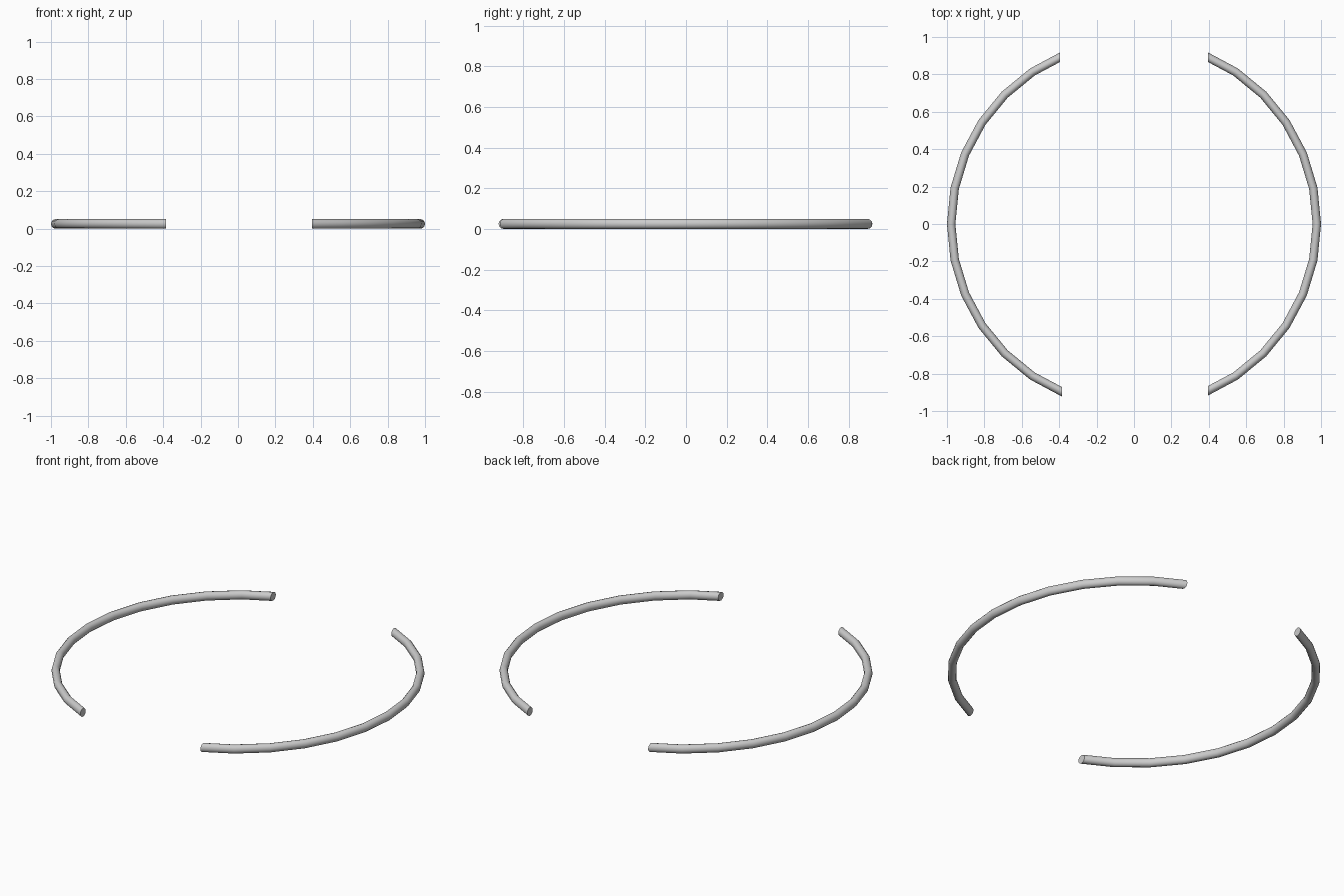
import bpy, bmesh, math
from mathutils import Vector

if "Cube" in bpy.data.objects:
    bpy.data.objects.remove(bpy.data.objects["Cube"])

SEG, SIDES = 32, 12
HALF_W, HALF_H = 0.0225, 0.025
R = 1.0 - HALF_W


def arc_rail(name, mid_angle, cut_point, cut_normal):
    """Sweep an oval section round half a ring, then trim the ends flat."""
    bm = bmesh.new()
    rings = []
    for i in range(-SEG // 4, SEG // 4 + 1):
        a = mid_angle + i * 2 * math.pi / SEG
        ring = []
        for k in range(SIDES):
            t = 2 * math.pi * k / SIDES
            r = R + HALF_W * math.cos(t)
            ring.append(bm.verts.new((r * math.cos(a), r * math.sin(a),
                                      HALF_H + HALF_H * math.sin(t))))
        rings.append(ring)
    for r0, r1 in zip(rings, rings[1:]):
        for k in range(SIDES):
            j = (k + 1) % SIDES
            bm.faces.new((r0[k], r1[k], r1[j], r0[j]))
    # trim and cap both ends
    bmesh.ops.bisect_plane(bm, geom=bm.verts[:] + bm.edges[:] + bm.faces[:],
                           plane_co=Vector(cut_point), plane_no=Vector(cut_normal),
                           clear_inner=True)
    bmesh.ops.holes_fill(bm, edges=[e for e in bm.edges if e.is_boundary], sides=0)
    bmesh.ops.recalc_face_normals(bm, faces=bm.faces)
    mesh = bpy.data.meshes.new(name)
    bm.to_mesh(mesh)
    bm.free()
    ob = bpy.data.objects.new(name, mesh)
    bpy.context.collection.objects.link(ob)
    bpy.context.view_layer.objects.active = ob
    ob.select_set(True)
    bpy.ops.object.shade_smooth_by_angle(angle=math.radians(40))
    ob.select_set(False)
    return ob


# two facing curved rails
arc_rail("right_arc", 0, (0.396, 0, 0), (1, 0, 0))
arc_rail("left_arc", math.pi, (-0.39, 0, 0), (-1, -0.005, 0))
